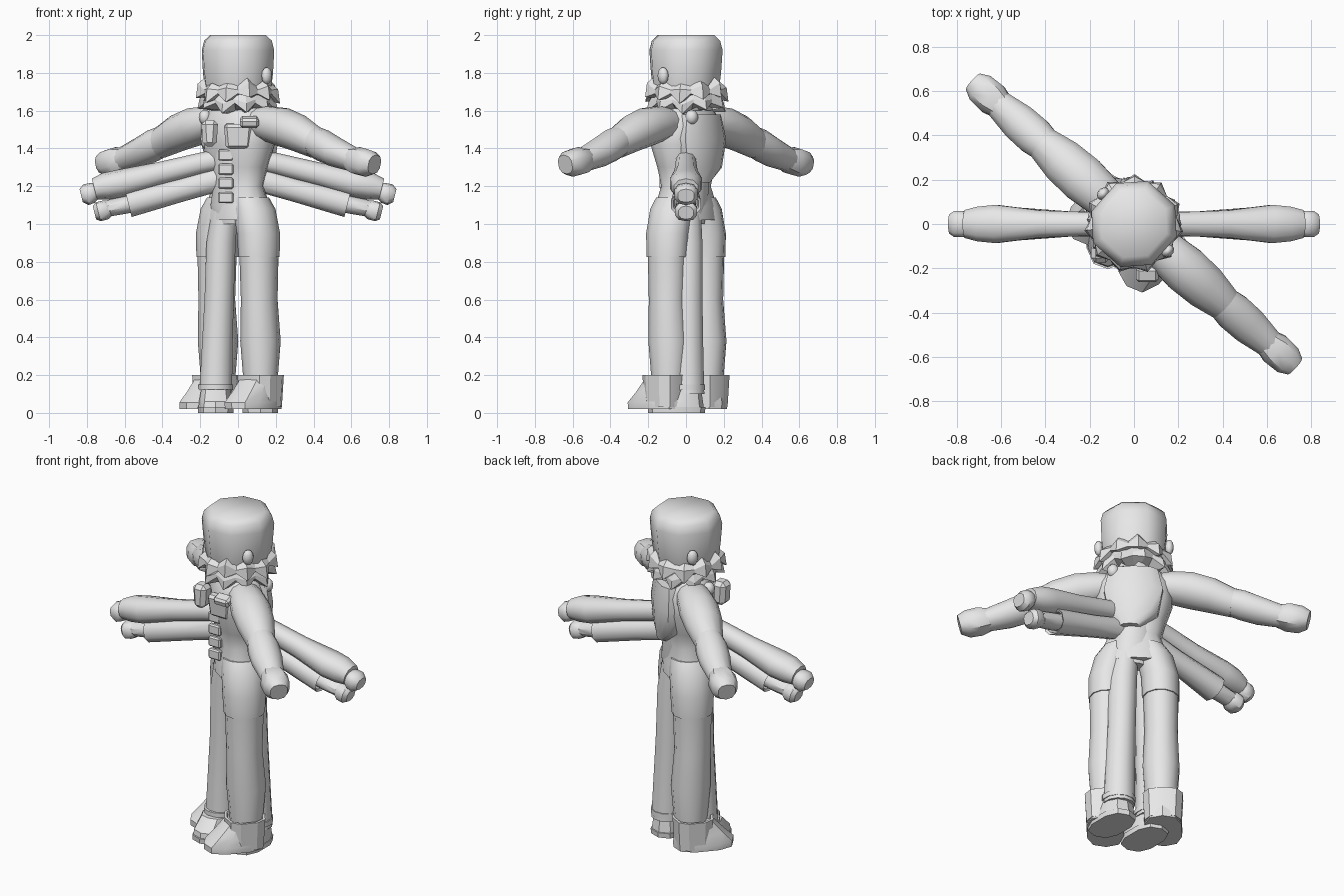
import bpy, bmesh, math
from mathutils import Matrix, Vector

TURN = Matrix.Rotation(math.radians(-41.5), 4, 'Z')   # outer figure is turned
PLAIN = Matrix.Identity(4)
grey = bpy.data.materials.new("plain_grey")
grey.diffuse_color = (0.8, 0.8, 0.8, 1)


def finish(name, bm, mat, angle=40):
    bmesh.ops.recalc_face_normals(bm, faces=bm.faces)
    bm.transform(mat)
    me = bpy.data.meshes.new(name)
    bm.to_mesh(me)
    bm.free()
    ob = bpy.data.objects.new(name, me)
    bpy.context.collection.objects.link(ob)
    me.materials.append(grey)
    if angle:
        bpy.ops.object.select_all(action='DESELECT')
        ob.select_set(True)
        bpy.context.view_layer.objects.active = ob
        bpy.ops.object.shade_smooth_by_angle(angle=math.radians(angle))
    return ob


def loft(name, stations, mat=PLAIN, axis='Z', n=10, power=1.0, side=1, angle=40):
    """Stations are (x, y, z, half size a, half size b); rings are joined and capped."""
    bm = bmesh.new()
    rings = []
    for x, y, z, a, b in stations:
        ring = []
        for i in range(n):
            t = 2 * math.pi * (i + 0.5) / n
            c, s = math.cos(t), math.sin(t)
            c = math.copysign(abs(c) ** power, c) * a
            s = math.copysign(abs(s) ** power, s) * b
            p = (x + c, y + s, z) if axis == 'Z' else (x + s * 0.25, y + c, z + s)
            ring.append(bm.verts.new((p[0] * side, p[1], p[2])))
        rings.append(ring)
    for r, q in zip(rings, rings[1:]):
        for i in range(n):
            j = (i + 1) % n
            bm.faces.new((r[i], r[j], q[j], q[i]))
    bm.faces.new(rings[0])
    bm.faces.new(rings[-1])
    return finish(name, bm, mat, angle)


def spike_band(name, n, rings):
    """Ragged band: rings are (radius out, radius in, z out, z in) alternating."""
    bm = bmesh.new()
    loops = []
    for ro, ri, zo, zi in rings:
        loop = []
        for i in range(n * 2):
            t = math.pi * i / n
            odd = i % 2
            r, z = (ri, zi) if odd else (ro, zo + 0.018 * math.sin(i * 2.3))
            loop.append(bm.verts.new((r * math.cos(t), r * math.sin(t), z)))
        loops.append(loop)
    for a, b in zip(loops, loops[1:] + loops[:1]):
        for i in range(n * 2):
            j = (i + 1) % (n * 2)
            bm.faces.new((a[i], a[j], b[j], b[i]))
    return finish(name, bm, TURN, 0)


def block(name, loc, size, mat=PLAIN, taper=1.0, tilt=0.0):
    bm = bmesh.new()
    bmesh.ops.create_cube(bm, size=1)
    for v in bm.verts:
        k = taper if v.co.z < 0 else 1
        v.co = Vector((v.co.x * size[0] * k, v.co.y * size[1], v.co.z * size[2]))
    bm.transform(Matrix.Translation(loc) @ Matrix.Rotation(tilt, 4, 'X'))
    bmesh.ops.bevel(bm, geom=bm.edges[:], offset=min(size) * 0.25, segments=1, affect='EDGES')
    return finish(name, bm, mat, 30)


def ball(name, loc, scale, mat=PLAIN):
    bm = bmesh.new()
    bmesh.ops.create_uvsphere(bm, u_segments=10, v_segments=6, radius=1)
    bm.transform(Matrix.Translation(loc) @ Matrix.Diagonal((*scale, 1)))
    return finish(name, bm, mat, 60)


# Head, neck and ragged beard
loft("head", [(0, 0, 1.60, .14, .14), (0, 0, 1.68, .175, .175), (0, 0, 1.80, .19, .19),
              (0, 0, 1.92, .195, .2), (0, 0, 1.97, .182, .187), (0, 0, 2.0, .15, .155)],
     TURN, n=8, power=.9, angle=50)
loft("neck", [(0, 0, 1.5, .13, .12), (0, 0, 1.65, .12, .12)], TURN)
spike_band("beard_upper", 11, [(.18, .18, 1.76, 1.73), (.215, .195, 1.73, 1.71),
                               (.225, .195, 1.655, 1.69), (.16, .16, 1.67, 1.67)])
spike_band("beard_lower", 10, [(.18, .18, 1.69, 1.69), (.205, .185, 1.65, 1.66),
                               (.215, .18, 1.60, 1.64), (.13, .13, 1.60, 1.60)])

# Turned torso with chest, waist and hips
loft("torso", [(0, 0, 1.02, .2, .13), (0, 0, 1.10, .19, .125), (0, 0, 1.20, .15, .105),
               (0, 0, 1.30, .175, .12), (0, 0, 1.42, .215, .15), (0, 0, 1.52, .215, .15),
               (0, 0, 1.60, .17, .12), (0, 0, 1.63, .12, .1)], TURN, n=14, power=.9)
loft("inner_torso", [(0, 0, 1.0, .13, .10), (0, 0, 1.1, .15, .12), (0, 0, 1.25, .13, .125),
                     (0, 0, 1.45, .15, .15), (0, 0, 1.57, .13, .12)], n=12)

# Vest back and front details
loft("vest_back", [(0.02, .11, 1.22, .06, .05), (0, .11, 1.30, .14, .065), (0, .11, 1.45, .17, .075),
                   (0, .1, 1.58, .14, .07)], TURN, n=10, power=.8)
block("chest_pocket", (.0, -.165, 1.465), (.15, .06, .13), taper=.85, tilt=.1)
block("lapel", (-.15, -.13, 1.48), (.09, .09, .14), taper=.8)
block("collar_tab", (.06, -.225, 1.54), (.10, .07, .05), tilt=.3)
for i in range(4):
    block("belly_plate", (-.065, -.125, 1.14 + i * .075), (.08, .03, .06))

for s, side in ((1, "left"), (-1, "right")):
    # Ears and shoulder knobs
    ball(side + "_ear", (s * .195, .01, 1.785), (.025, .032, .045), TURN)
    ball(side + "_shoulder_knob", (s * .175, .03, 1.565), (.035, .035, .04))
    ball(side + "_strap_knob", (s * .16, .02, 1.45), (.04, .035, .06))

    # Thick turned arms
    loft(side + "_upper_arm", [(.13, 0, 1.53, .09, .085), (.20, 0, 1.535, .10, .09),
                               (.31, 0, 1.515, .112, .1), (.43, 0, 1.48, .105, .095),
                               (.55, 0, 1.43, .08, .08)], TURN, 'X', 12, 1, s)
    loft(side + "_forearm", [(.53, 0, 1.44, .078, .078), (.60, 0, 1.415, .09, .082),
                             (.69, 0, 1.38, .088, .076), (.82, 0, 1.34, .066, .062)],
         TURN, 'X', 12, 1, s)
    loft(side + "_hand", [(.80, 0, 1.345, .062, .06), (.85, 0, 1.335, .078, .072),
                          (.92, 0, 1.32, .074, .07), (.965, 0, 1.315, .05, .05)],
         TURN, 'X', 10, .8, s)

    # Slim straight arms: upper pair
    loft(side + "_slim_sleeve", [(.05, 0, 1.35, .055, .055), (.2, 0, 1.32, .056, .055),
                                 (.42, 0, 1.265, .064, .06), (.62, 0, 1.215, .09, .072),
                                 (.70, 0, 1.20, .082, .07), (.76, 0, 1.185, .066, .055)],
         PLAIN, 'X', 10, .9, s)
    loft(side + "_slim_hand", [(.75, 0, 1.175, .05, .04), (.77, 0, 1.165, .062, .052),
                               (.805, 0, 1.155, .062, .055), (.83, 0, 1.15, .045, .035)],
         PLAIN, 'X', 10, .8, s)
    # Slim straight arms: lower pair with open cuff
    loft(side + "_low_sleeve", [(.05, 0, 1.25, .055, .06), (.3, 0, 1.18, .06, .06),
                                (.58, 0, 1.105, .082, .068), (.57, 0, 1.105, .068, .054),
                                (.50, 0, 1.125, .06, .045)], PLAIN, 'X', 10, .9, s)
    loft(side + "_low_wrist", [(.45, 0, 1.135, .05, .045), (.60, 0, 1.10, .055, .045),
                               (.70, 0, 1.08, .05, .042)], PLAIN, 'X', 10, 1, s)
    loft(side + "_low_hand", [(.68, 0, 1.08, .045, .04), (.70, 0, 1.075, .06, .05),
                              (.74, 0, 1.065, .06, .05), (.76, 0, 1.06, .04, .035)],
         PLAIN, 'X', 10, .8, s)

    # Turned legs: shorts over trousers, in wide cuffed boots
    loft(side + "_shorts", [(s * .148, 0, .825, .105, .115), (s * .145, 0, .95, .108, .122),
                            (s * .115, 0, 1.08, .105, .12), (s * .08, 0, 1.14, .10, .11)],
         TURN, n=12)
    loft(side + "_trouser", [(s * .15, .01, .10, .085, .085), (s * .15, .01, .38, .105, .11),
                             (s * .15, 0, .60, .095, .10), (s * .148, 0, .84, .10, .108)],
         TURN, n=12)
    loft(side + "_boot_cuff", [(s * .16, 0, .03, .105, .105), (s * .16, 0, .20, .115, .115),
                               (s * .16, 0, .20, .10, .10), (s * .16, 0, .16, .09, .09)],
         TURN, n=10, power=.75, angle=30)
    loft(side + "_boot_foot", [(s * .16, -.06, .02, .105, .17), (s * .16, -.06, .055, .108, .172),
                               (s * .16, -.035, .11, .098, .14), (s * .16, -.01, .18, .09, .10)],
         TURN, n=10, power=.75, angle=30)

    # Straight inner legs with flared hems and shoes
    loft(side + "_inner_leg", [(s * .118, .01, .10, .09, .09), (s * .112, .01, .30, .085, .085),
                               (s * .10, .01, .60, .08, .08), (s * .09, .005, .90, .08, .085),
                               (s * .065, 0, 1.10, .07, .08)], n=12)
    loft(side + "_hem_band", [(s * .118, .005, .12, .094, .098), (s * .118, .005, .15, .094, .098)],
         n=12)
    loft(side + "_shoe", [(s * .118, -.05, .025, .095, .145), (s * .118, -.05, .06, .092, .14),
                          (s * .118, -.02, .125, .08, .10)], n=10, power=.8, angle=30)
    loft(side + "_shoe_sole", [(s * .118, -.05, 0, .097, .15), (s * .118, -.05, .03, .099, .153)],
         n=10, power=.8, angle=30)
